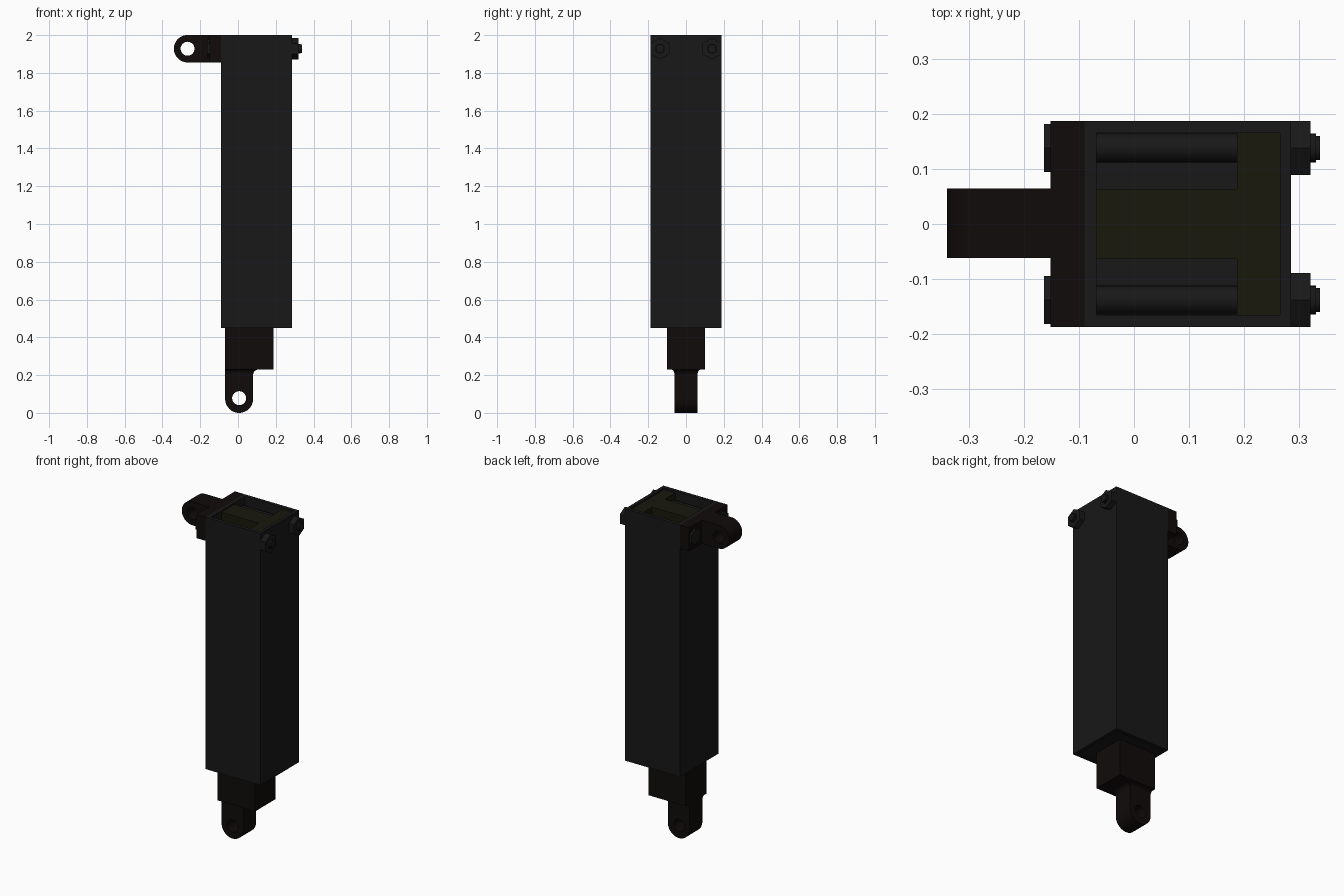
import bpy, bmesh
from math import sin, cos, pi
from mathutils import Matrix

if "Cube" in bpy.data.objects:
    bpy.data.objects.remove(bpy.data.objects["Cube"])

AXES = {
    'z': Matrix(((1, 0, 0), (0, 1, 0), (0, 0, 1))),
    'y': Matrix(((1, 0, 0), (0, 0, -1), (0, 1, 0))),   # outline in x, z
    'x': Matrix(((0, 0, 1), (1, 0, 0), (0, 1, 0))),    # outline in y, z
}


def material(name, rgb):
    m = bpy.data.materials.new(name)
    m.diffuse_color = (*rgb, 1)
    m.use_nodes = True
    m.node_tree.nodes["Principled BSDF"].inputs["Base Color"].default_value = m.diffuse_color
    return m


dark = material("dark_steel", (0.009, 0.009, 0.009))
brown = material("brown_steel", (0.005, 0.0033, 0.003))
olive = material("olive_plastic", (0.009, 0.009, 0.004))


def rect(a0, b0, a1, b1):
    return [(a0, b0), (a1, b0), (a1, b1), (a0, b1)]


def arc(a, b, r, start, end, n=16):
    return [(a + r * cos(start + (end - start) * i / n),
             b + r * sin(start + (end - start) * i / n)) for i in range(n + 1)]


def circle(a, b, r, n=32, turn=0.0):
    return arc(a, b, r, turn, turn + 2 * pi, n)[:-1]


def prism(name, outlines, lo, hi, axis, mat):
    """Extrude outlines (first is outer, others are holes) between lo and hi."""
    cu = bpy.data.curves.new(name, 'CURVE')
    cu.dimensions = '2D'
    cu.fill_mode = 'BOTH'
    cu.extrude = (hi - lo) / 2
    for pts in outlines:
        s = cu.splines.new('POLY')
        s.points.add(len(pts) - 1)
        for p, (a, b) in zip(s.points, pts):
            p.co = (a, b, 0, 1)
        s.use_cyclic_u = True
    ob = bpy.data.objects.new(name, cu)
    bpy.context.collection.objects.link(ob)
    bpy.ops.object.select_all(action='DESELECT')
    ob.select_set(True)
    bpy.context.view_layer.objects.active = ob
    bpy.ops.object.convert(target='MESH')
    ob = bpy.context.view_layer.objects.active
    me = ob.data
    mid = (lo + hi) / 2
    rot = AXES[axis].to_4x4()
    shift = Matrix.Translation((0, 0, -mid if axis == 'y' else mid))
    bm = bmesh.new()
    bm.from_mesh(me)
    bmesh.ops.remove_doubles(bm, verts=bm.verts, dist=1e-5)
    bm.transform(rot @ shift)
    bmesh.ops.recalc_face_normals(bm, faces=bm.faces)
    bm.to_mesh(me)
    bm.free()
    me.materials.clear()
    me.materials.append(mat)
    bpy.ops.object.shade_smooth_by_angle()
    return ob


# Outer square tube, open at the top
W = 0.187
prism("outer_tube", [rect(-0.09, -W, 0.285, W), rect(-0.068, -0.165, 0.265, 0.165)],
      0.45, 2.0, 'z', dark)

# Guide bushing closing the tube bottom
prism("guide_bushing", [rect(-0.068, -0.165, 0.265, 0.165)], 0.455, 0.6, 'z', dark)

# T-shaped top insert leaving two slots
prism("top_insert", [[(-0.068, -0.063), (0.187, -0.063), (0.187, -0.165), (0.265, -0.165),
                      (0.265, 0.165), (0.187, 0.165), (0.187, 0.063), (-0.068, 0.063)]],
      1.78, 1.99, 'z', olive)
prism("slot_floor", [rect(-0.068, -0.165, 0.187, 0.165)], 1.76, 1.8, 'z', dark)

# Top bracket: cross plate and rounded tongue with pin hole
prism("bracket_plate", [rect(-0.152, -W, -0.09, W)], 1.855, 2.0, 'z', brown)
prism("bracket_tongue",
      [arc(-0.267, 1.928, 0.0725, pi / 2, 3 * pi / 2, 24) + [(-0.15, 1.8555), (-0.15, 2.0)],
       circle(-0.267, 1.928, 0.037)], -0.062, 0.064, 'y', brown)

# Sliding ram: square block and rounded tongue with pin hole
prism("ram_block", [rect(-0.068, -0.1, 0.187, 0.1)], 0.23, 1.0, 'z', brown)
prism("ram_tongue",
      [arc(0.006, 0.074, 0.074, pi, 2 * pi, 24) + arc(0.11, 0.2, 0.03, pi, pi / 2, 8)
       + [(0.11, 0.24), (-0.068, 0.24)],
       circle(0.006, 0.078, 0.037)], -0.062, 0.062, 'y', brown)
prism("ram_tongue_fillet",
      [[(-0.062, 0.235)] + arc(-0.082, 0.21, 0.02, pi / 2, 0, 6)
       + arc(0.082, 0.21, 0.02, pi, pi / 2, 6) + [(0.062, 0.235)]],
      -0.068, 0.08, 'x', brown)

# Two through bolts with heads and nuts
for side, y in (("left", -0.138), ("right", 0.138)):
    prism(f"bolt_shaft_{side}", [circle(y, 1.928, 0.026)], -0.152, 0.33, 'x', dark)
    prism(f"bolt_tip_{side}", [circle(y, 1.928, 0.022)], 0.33, 0.338, 'x', dark)
    prism(f"bolt_head_{side}", [circle(y, 1.928, 0.05, 6, pi / 6)], -0.163, -0.152, 'x', dark)
    prism(f"bolt_nut_{side}", [circle(y, 1.928, 0.057, 6, pi / 6)], 0.285, 0.32, 'x', dark)
